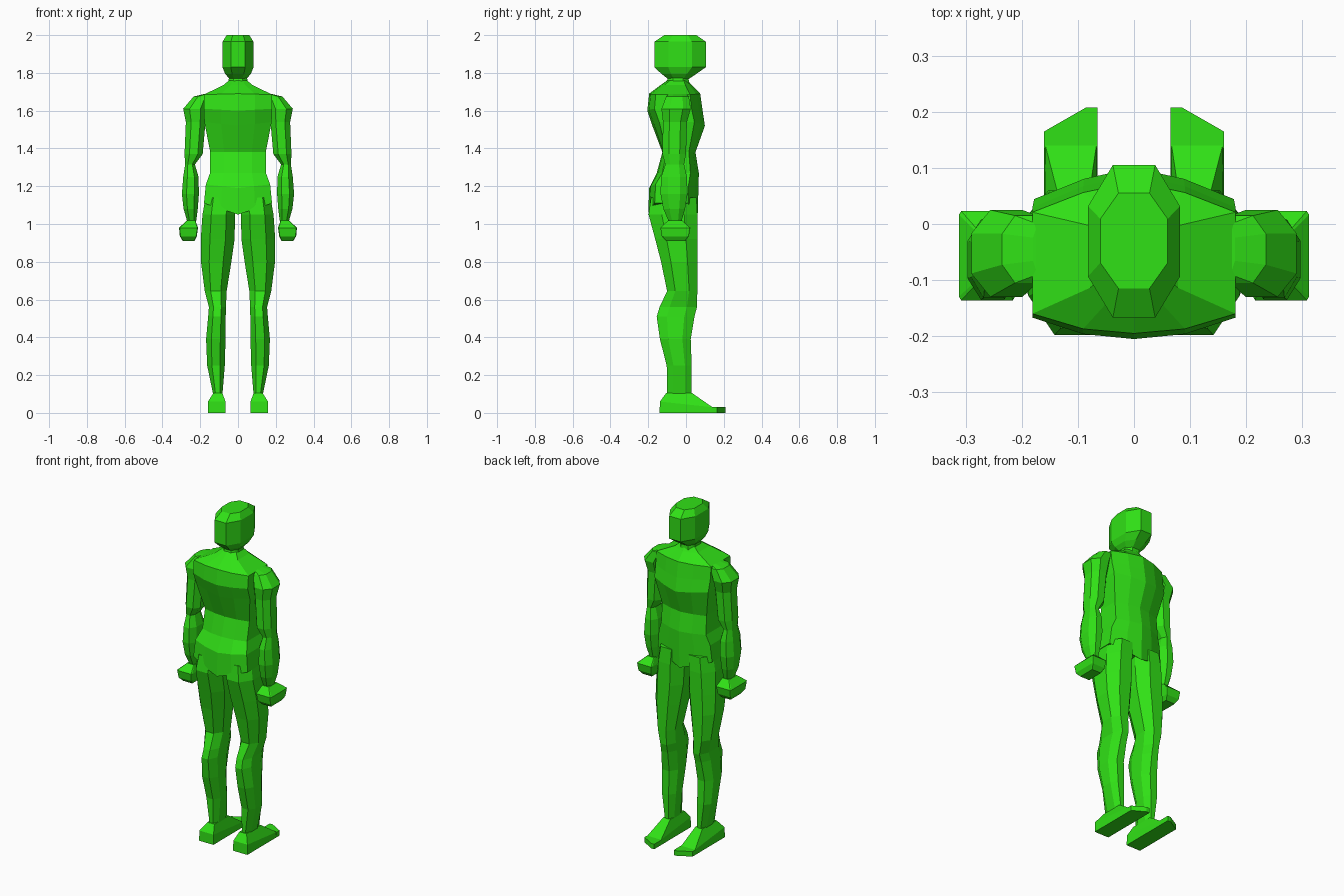
import bpy, bmesh

green = bpy.data.materials.new("green")
green.diffuse_color = (0.03, 0.75, 0.008, 1)


def loft(name, rings, mirror=False):
    """Skin a stack of equal-length point rings into a capped flat-faced solid."""
    bm = bmesh.new()
    loops = [[bm.verts.new(p) for p in ring] for ring in rings]
    n = len(loops[0])
    for a, b in zip(loops, loops[1:]):
        for i in range(n):
            j = (i + 1) % n
            bm.faces.new((a[i], a[j], b[j], b[i]))
    bm.faces.new(loops[0])
    bm.faces.new(loops[-1])
    bmesh.ops.recalc_face_normals(bm, faces=bm.faces)
    mesh = bpy.data.meshes.new(name)
    bm.to_mesh(mesh)
    bm.free()
    ob = bpy.data.objects.new(name, mesh)
    bpy.context.collection.objects.link(ob)
    mesh.materials.append(green)
    if mirror:
        ob.modifiers.new("Mirror", 'MIRROR').use_mirror_merge = False
    return ob


def octagon(z, x0, x1, y0, y1, c=0.27):
    """Chamfered rectangle ring."""
    dx, dy = (x1 - x0) * c, (y1 - y0) * c
    return [(x0 + dx, y0, z), (x1 - dx, y0, z), (x1, y0 + dy, z), (x1, y1 - dy, z),
            (x1 - dx, y1, z), (x0 + dx, y1, z), (x0, y1 - dy, z), (x0, y0 + dy, z)]


def body_ring(z, w, yb, yf, dip=0.0):
    """Curved torso ring; dip lowers the centre line."""
    d = yf - yb
    half = [(0, yb, z - dip), (w * .5, yb + d * .03, z - dip * .5), (w, yb + d * .13, z),
            (w, yf - d * .2, z), (w * .5, yf - d * .07, z - dip * .5), (0, yf, z - dip)]
    return half + [(-x, y, h) for x, y, h in half[-2:0:-1]]


# Torso with sloping shoulders and V-shaped base
loft("torso", [body_ring(*r) for r in (
    (1.11, .180, -.200, .062, .06),
    (1.21, .170, -.195, .066, .02),
    (1.27, .148, -.155, .068),
    (1.38, .147, -.125, .050),
    (1.54, .178, -.178, .100, .02),
    (1.61, .181, -.205, .088, .01),
    (1.685, .181, -.195, .075, -.005),
    (1.735, .078, -.135, .030),
    (1.76, .048, -.100, .010))])

# Neck and head
loft("neck", [octagon(1.72, -.055, .055, -.11, .02), octagon(1.80, -.045, .045, -.09, .01)])
loft("head", [octagon(*r) for r in (
    (1.768, -.045, .045, -.095, .015),
    (1.795, -.068, .068, -.130, .055),
    (1.830, -.082, .082, -.167, .105),
    (1.965, -.082, .082, -.167, .105),
    (2.000, -.060, .060, -.115, .055))])

# Arms
loft("arm", [octagon(*r) for r in (
    (1.01, .222, .268, -.090, -.025),
    (1.08, .213, .288, -.120, -.005),
    (1.16, .207, .297, -.135, .008),
    (1.25, .209, .290, -.132, .005),
    (1.315, .228, .280, -.110, -.010),
    (1.37, .187, .283, -.125, .000),
    (1.54, .172, .276, -.122, .005),
    (1.61, .165, .290, -.130, .025),
    (1.675, .150, .235, -.105, .015),
    (1.688, .150, .180, -.090, .000))], True)

# Hands
loft("hand", [octagon(*r, .04) for r in (
    (.910, .230, .292, -.105, -.005),
    (.935, .218, .308, -.128, .015),
    (.980, .212, .312, -.136, .023),
    (1.018, .225, .272, -.095, -.020))], True)

# Legs
loft("leg", [octagon(*r) for r in (
    (.09, .083, .130, -.100, .030),
    (.25, .070, .163, -.102, .030),
    (.39, .066, .169, -.138, .025),
    (.51, .065, .158, -.155, .045),
    (.56, .064, .154, -.140, .058),
    (.645, .060, .176, -.100, .060),
    (.80, .035, .196, -.132, .060),
    (.92, .018, .197, -.163, .060),
    (1.05, .016, .188, -.198, .060),
    (1.14, .016, .172, -.185, .055))], True)

# Feet: sloping instep and angled toe plate
def outline(z):
    return [(.065, -.14, z), (.16, -.14, z), (.16, .14, z), (.065, .14, z)]


instep = [(.066, -.138, .06), (.159, -.138, .06), (.158, .14, .03), (.067, .14, .03)]
ankle = [(.083, -.105, .105), (.13, -.105, .105), (.13, .032, .105), (.083, .032, .105)]
loft("foot", [outline(0), instep, ankle], True)
toe = [(.065, .135), (.16, .135), (.16, .165), (.085, .208), (.065, .208)]
loft("toes", [[(x, y, z) for x, y in toe] for z in (0, .03)], True)
